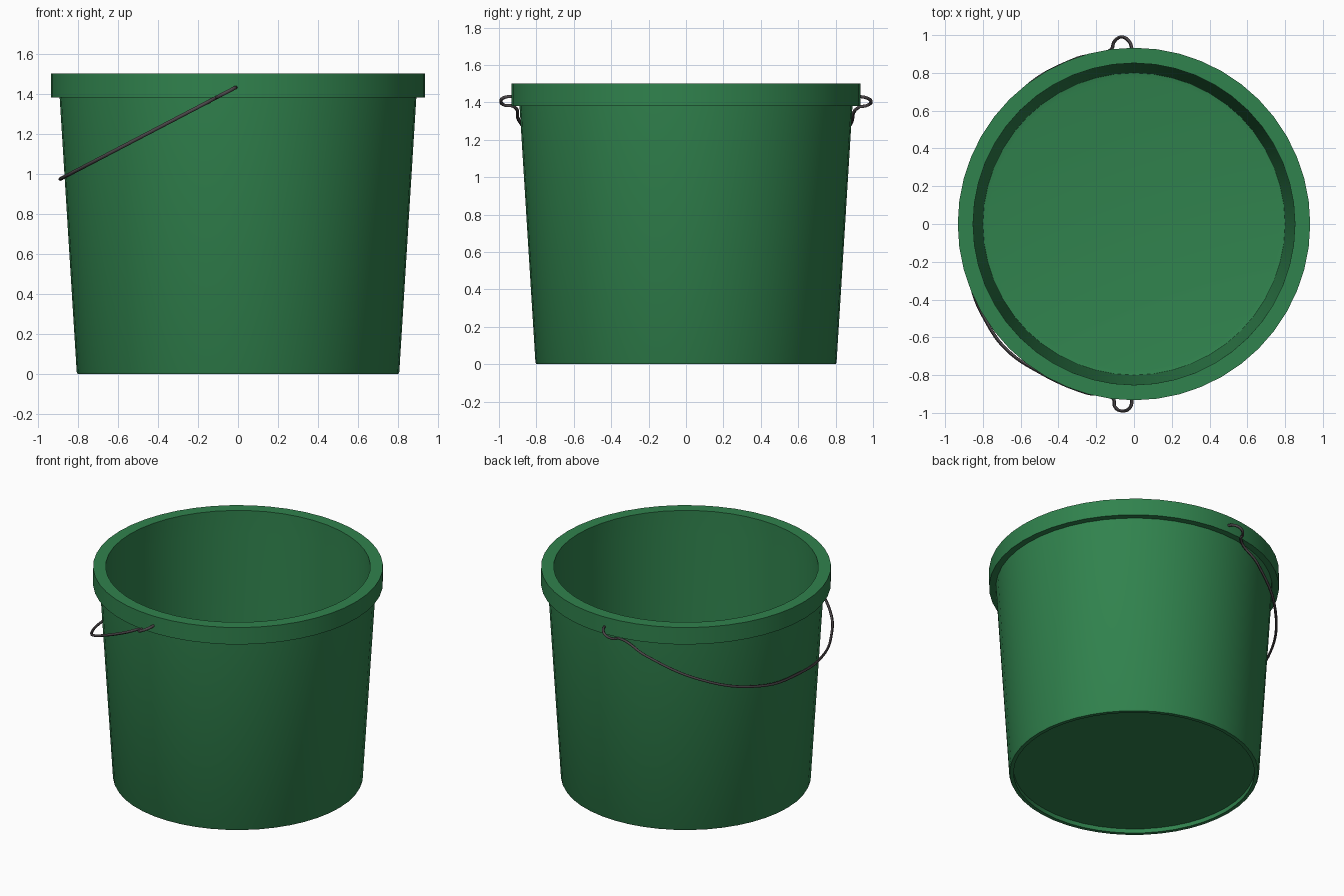
import bpy, bmesh, math

cube = bpy.data.objects.get("Cube")
if cube:
    bpy.data.objects.remove(cube, do_unlink=True)


def make_material(name, color):
    mat = bpy.data.materials.new(name)
    mat.use_nodes = True
    mat.diffuse_color = color
    mat.node_tree.nodes["Principled BSDF"].inputs["Base Color"].default_value = color
    return mat


def smooth(obj, degrees):
    bpy.ops.object.select_all(action='DESELECT')
    obj.select_set(True)
    bpy.context.view_layer.objects.active = obj
    bpy.ops.object.shade_smooth_by_angle(angle=math.radians(degrees))


def lathe(name, profile, mat, steps):
    bm = bmesh.new()
    verts = [bm.verts.new((r, 0, z)) for r, z in profile]
    edges = [bm.edges.new(pair) for pair in zip(verts, verts[1:])]
    bmesh.ops.spin(bm, geom=verts + edges, cent=(0, 0, 0), axis=(0, 0, 1),
                   angle=math.tau, steps=steps)
    bmesh.ops.remove_doubles(bm, verts=bm.verts, dist=0.0005)
    bmesh.ops.recalc_face_normals(bm, faces=bm.faces)
    mesh = bpy.data.meshes.new(name)
    bm.to_mesh(mesh)
    bm.free()
    mesh.materials.append(mat)
    obj = bpy.data.objects.new(name, mesh)
    bpy.context.collection.objects.link(obj)
    smooth(obj, 30)
    return obj


green = make_material("bucket_green", (0.030, 0.225, 0.075, 1))
metal = make_material("wire_grey", (0.075, 0.065, 0.070, 1))

# Bucket: recessed base, tapered wall, thick rim, inner wall and floor
lathe("bucket", [
    (0, 0.03), (0.775, 0.03), (0.775, 0), (0.80, 0), (0.805, 0.01),
    (0.89, 1.38), (0.933, 1.38), (0.933, 1.5),
    (0.852, 1.5), (0.85, 1.34), (0.80, 0.05), (0.773, 0.045), (0, 0.045),
], green, 48)

# Handle: bent wire with a hook at each end, lying in one tilted plane
path = [
    (-0.01, 0.925), (-0.025, 0.965), (-0.065, 0.99), (-0.105, 0.965),
    (-0.12, 0.925), (-0.30, 0.878), (-0.60, 0.70), (-0.82, 0.37),
    (-0.885, 0.0), (-0.86, -0.33), (-0.78, -0.52), (-0.68, -0.66),
    (-0.50, -0.785), (-0.25, -0.895), (-0.11, -0.925), (-0.10, -0.97),
    (-0.06, -0.99), (-0.02, -0.97), (-0.01, -0.925),
]
curve = bpy.data.curves.new("handle", 'CURVE')
curve.dimensions = '3D'
curve.bevel_depth = 0.009
curve.bevel_resolution = 1
curve.resolution_u = 6
curve.use_fill_caps = True
spline = curve.splines.new('BEZIER')
spline.bezier_points.add(len(path) - 1)
for point, (x, y) in zip(spline.bezier_points, path):
    point.co = (x, y, 1.437 + 0.522 * x)
    point.handle_left_type = point.handle_right_type = 'AUTO'
curve.materials.append(metal)
handle = bpy.data.objects.new("handle", curve)
bpy.context.collection.objects.link(handle)
bpy.ops.object.select_all(action='DESELECT')
handle.select_set(True)
bpy.context.view_layer.objects.active = handle
bpy.ops.object.convert(target='MESH')
smooth(bpy.context.object, 60)
